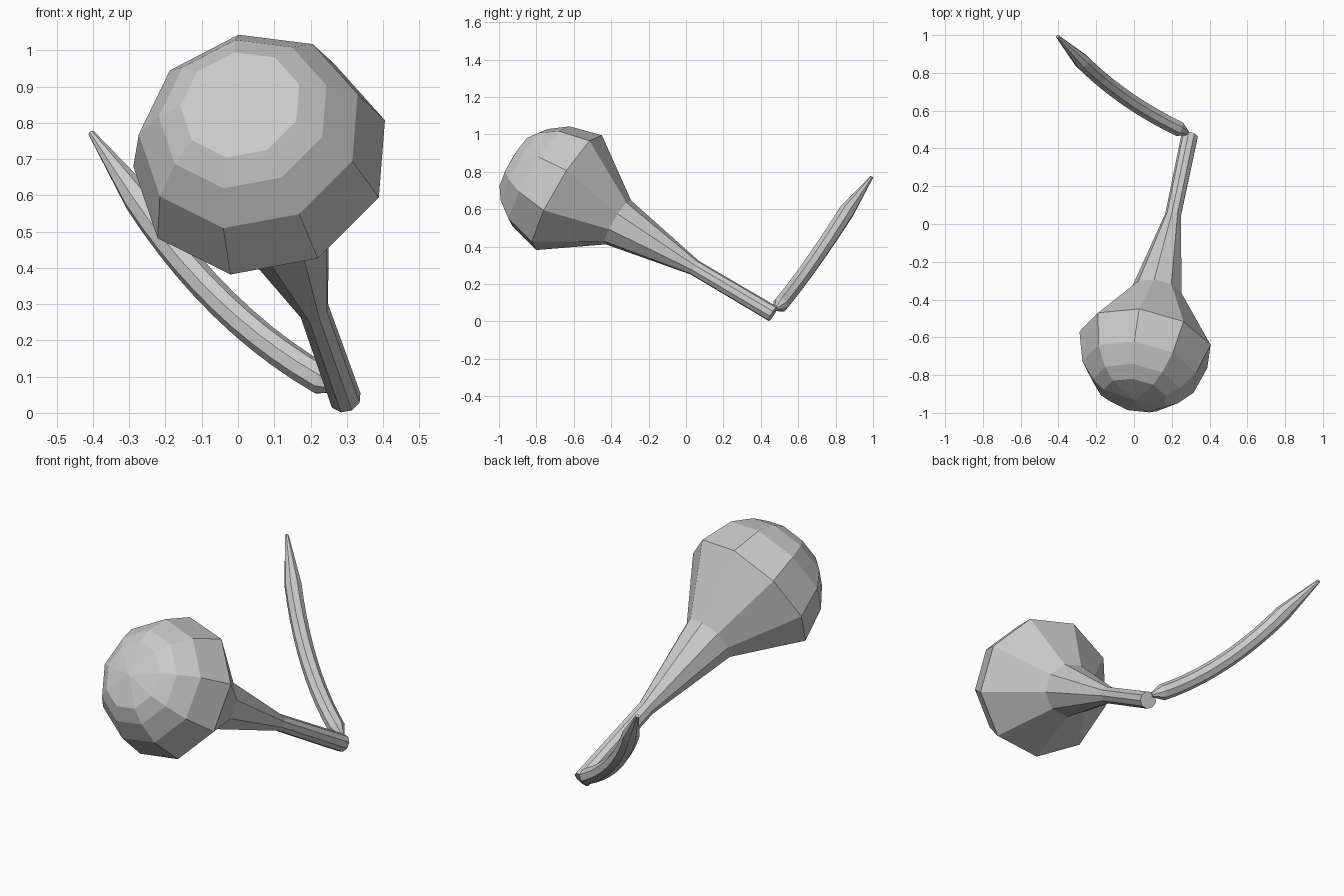
import bpy, bmesh
from math import cos, sin, radians, pi
from mathutils import Vector

if "Cube" in bpy.data.objects:
    bpy.data.objects.remove(bpy.data.objects["Cube"])

UP = Vector((0, 0, 1))


def loft(name, centres, radii, sides, phase=0.0, pole=None):
    """Skin round rings along a path; optional pole point closes the far end."""
    bm = bmesh.new()
    rings = []
    n = len(centres)
    for i, (c, r) in enumerate(zip(centres, radii)):
        d = (centres[min(i + 1, n - 1)] - centres[max(i - 1, 0)]).normalized()
        u = d.cross(UP).normalized() * -1
        v = (UP - d * UP.dot(d)).normalized()
        rings.append([bm.verts.new(c + r * (u * cos(phase + 2 * pi * k / sides)
                                            + v * sin(phase + 2 * pi * k / sides)))
                      for k in range(sides)])
    for a, b in zip(rings, rings[1:]):
        for k in range(sides):
            j = (k + 1) % sides
            bm.faces.new((a[k], a[j], b[j], b[k]))
    bm.faces.new(rings[0])
    if pole is None:
        bm.faces.new(rings[-1])
    else:
        p = bm.verts.new(pole)
        for k in range(sides):
            bm.faces.new((rings[-1][k], rings[-1][(k + 1) % sides], p))
    bmesh.ops.recalc_face_normals(bm, faces=bm.faces[:])
    me = bpy.data.meshes.new(name)
    bm.to_mesh(me)
    bm.free()
    ob = bpy.data.objects.new(name, me)
    bpy.context.collection.objects.link(ob)
    return ob


# Bulb with handle: nine-sided lathe along a tilted axis (distance, radius)
start = Vector((0.295, 0.465, 0.04))
axis = Vector((-0.177, -0.847, 0.5)).normalized()
profile = [(0, 0.045), (0.495, 0.043), (0.98, 0.138), (1.30, 0.36),
           (1.475, 0.313), (1.57, 0.24), (1.62, 0.17)]
loft("bulb_and_handle", [start + axis * s for s, r in profile],
     [r for s, r in profile], 9, radians(22), start + axis * 1.65)

# Curved stem: tube bent along a quadratic curve, ending in a thin point
a, b, c = Vector((0.235, 0.505, 0.09)), Vector((-0.06, 0.648, 0.26)), Vector((-0.275, 0.86, 0.59))
steps = 10
path = [a * (1 - t) ** 2 + b * 2 * t * (1 - t) + c * t * t
        for t in (i / steps for i in range(steps + 1))]
path = [Vector((0.285, 0.48, 0.068))] + path + [Vector((-0.405, 0.993, 0.772))]
radii = [0.012] + [0.043] * (steps + 1) + [0.009]
loft("curved_stem", path, radii, 8, radians(22.5))
